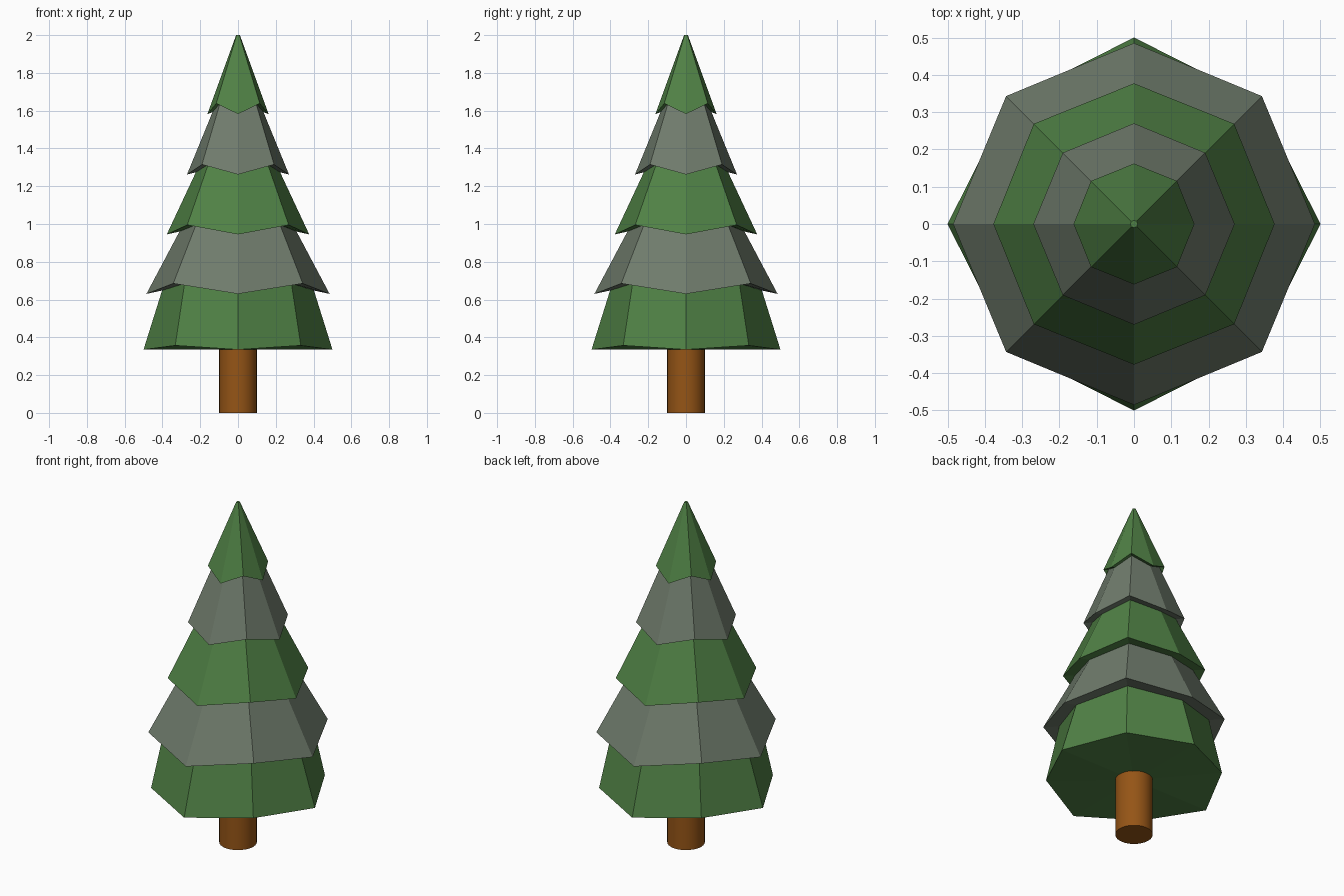
import bpy, bmesh, math

if "Cube" in bpy.data.objects:
    bpy.data.objects.remove(bpy.data.objects["Cube"])


def material(name, rgb):
    m = bpy.data.materials.new(name)
    m.diffuse_color = (*rgb, 1)
    m.use_nodes = True
    m.node_tree.nodes["Principled BSDF"].inputs["Base Color"].default_value = m.diffuse_color
    return m


green = material("green", (0.08, 0.22, 0.06))
frosted = material("frosted_green", (0.16, 0.20, 0.15))
brown = material("bark", (0.30, 0.09, 0.008))


def ring(bm, r_card, z_card, r_diag, z_diag):
    # Octagon whose diagonal corners may sit at another radius and height
    verts = []
    for i in range(8):
        r, z = (r_card, z_card) if i % 2 == 0 else (r_diag, z_diag)
        a = i * math.pi / 4
        verts.append(bm.verts.new((r * math.cos(a), r * math.sin(a), z)))
    return verts


def bridge(bm, low, high):
    for i in range(8):
        j = (i + 1) % 8
        bm.faces.new((low[i], low[j], high[j], high[i]))


# Rim of each tier: radius and height at the straight and diagonal corners
rims = [(0.50, 0.335, 0.47, 0.357),
        (0.485, 0.63, 0.485, 0.685),
        (0.377, 0.945, 0.38, 0.995),
        (0.27, 1.262, 0.27, 1.315),
        (0.162, 1.582, 0.163, 1.638)]
# Narrow necks where one tier tucks under the next, then the tip
necks = [(0.402, 0.648, 0.40, 0.685),
         (0.31, 0.96, 0.315, 0.995),
         (0.223, 1.274, 0.223, 1.315),
         (0.135, 1.592, 0.135, 1.638),
         (0.01, 2.0, 0.01, 2.0)]

# Foliage tiers with alternating colours
for k, rim in enumerate(rims):
    bm = bmesh.new()
    outer = ring(bm, *rim)
    top = ring(bm, *necks[k])
    bridge(bm, outer, top)
    if k == 0:
        # Closed underside of the lowest tier
        c = bm.verts.new((0, 0, 0.335))
        for i in range(8):
            bm.faces.new((c, outer[(i + 1) % 8], outer[i]))
    else:
        # Overhanging underside
        bridge(bm, ring(bm, *necks[k - 1]), outer)
    if k == len(rims) - 1:
        bm.faces.new(top)
    me = bpy.data.meshes.new(f"foliage_tier_{k + 1}")
    bm.to_mesh(me)
    bm.free()
    me.materials.append(frosted if k % 2 else green)
    bpy.context.collection.objects.link(bpy.data.objects.new(me.name, me))

# Trunk
bpy.ops.mesh.primitive_cylinder_add(vertices=32, radius=0.1, depth=0.335,
                                    location=(0, 0, 0.1675))
trunk = bpy.context.object
trunk.name = "trunk"
trunk.data.materials.append(brown)
bpy.ops.object.shade_smooth_by_angle()
